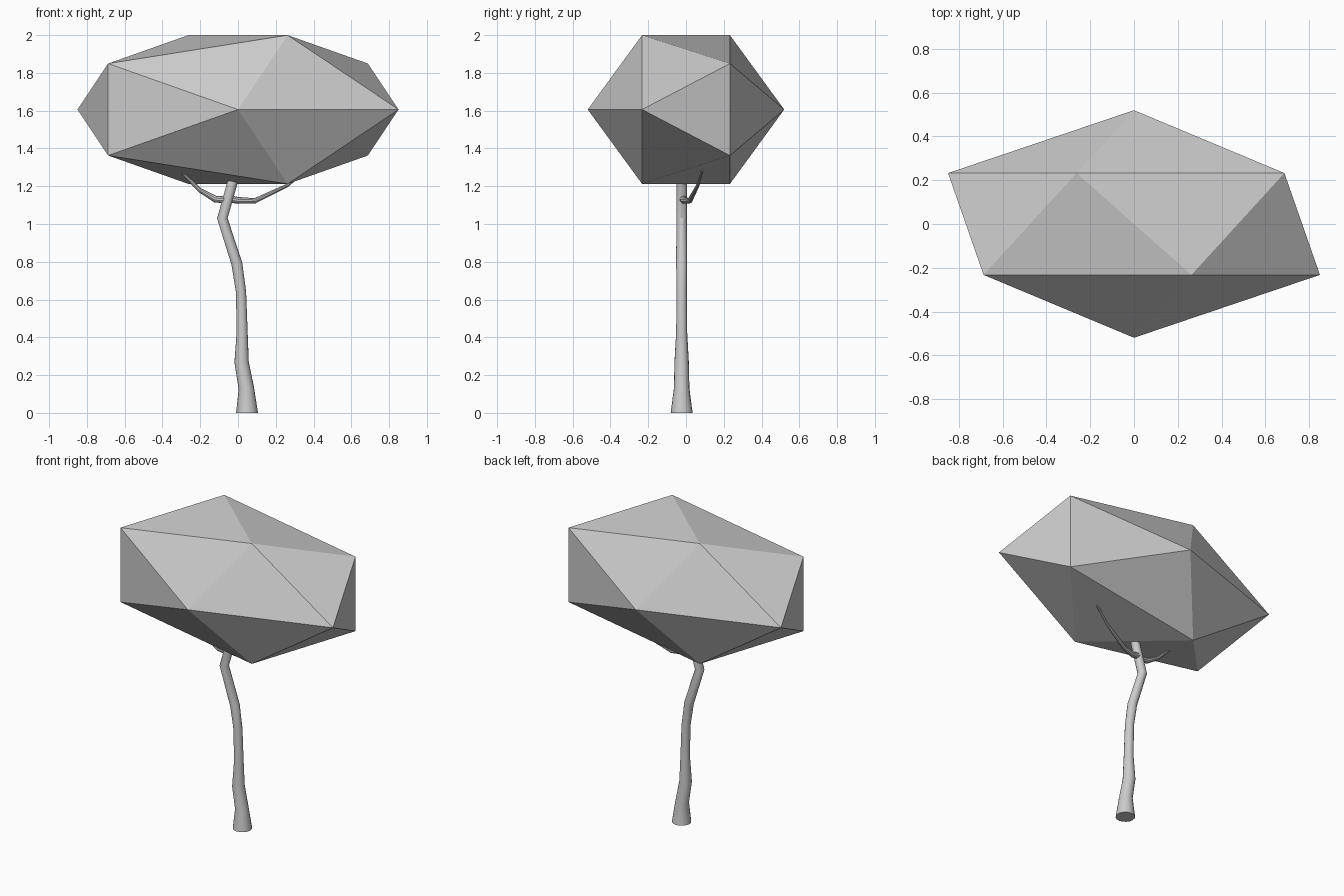
import bpy, bmesh
from math import sin, cos, tau
from mathutils import Vector

if "Cube" in bpy.data.objects:
    bpy.data.objects.remove(bpy.data.objects["Cube"])


def add_object(name, bm, smooth):
    bmesh.ops.recalc_face_normals(bm, faces=bm.faces)
    mesh = bpy.data.meshes.new(name)
    bm.to_mesh(mesh)
    bm.free()
    obj = bpy.data.objects.new(name, mesh)
    bpy.context.collection.objects.link(obj)
    if smooth:
        bpy.ops.object.select_all(action='DESELECT')
        obj.select_set(True)
        bpy.context.view_layer.objects.active = obj
        bpy.ops.object.shade_smooth_by_angle()
    return obj


def tube(name, path, sides, flat_start=False):
    """Tapered tube through (x, y, z, radius) points, capped at both ends."""
    bm = bmesh.new()
    pts = [Vector(p[:3]) for p in path]
    rings = []
    for i, p in enumerate(pts):
        into = (p - pts[i - 1]).normalized() if i else Vector()
        out = (pts[i + 1] - p).normalized() if i < len(pts) - 1 else Vector()
        t = (into + out).normalized()
        if flat_start and i == 0:
            t = Vector((0, 0, 1))
        u = Vector((0, 1, 0)).cross(t).normalized()
        v = t.cross(u)
        r = path[i][3]
        rings.append([bm.verts.new(p + r * (u * cos(tau * k / sides) + v * sin(tau * k / sides)))
                      for k in range(sides)])
    for a, b in zip(rings, rings[1:]):
        for k in range(sides):
            n = (k + 1) % sides
            bm.faces.new((a[k], a[n], b[n], b[k]))
    bm.faces.new(rings[0])
    bm.faces.new(rings[-1])
    return add_object(name, bm, True)


# Crown: stretched icosahedron with its poles along y
bm = bmesh.new()
for s in (-1, 1):
    bm.verts.new((0, s * 0.52, 1.606))
    for k in range(5):
        a = tau * k / 5
        bm.verts.new((-s * 0.85 * cos(a), s * 0.2326, 1.606 + 0.414 * sin(a)))
bmesh.ops.convex_hull(bm, input=bm.verts)
add_object("crown", bm, False)

# Trunk: crooked and flared at the foot
Y = -0.023
tube("trunk", [(0.048, Y, 0, 0.058), (0.044, Y, 0.13, 0.041), (0.019, Y, 0.27, 0.038),
               (0.022, Y, 0.43, 0.029), (0.016, Y, 0.64, 0.027), (-0.006, Y, 0.79, 0.029),
               (-0.083, Y, 1.03, 0.028), (-0.025, Y, 1.235, 0.027)], 16, True)

# Branches
tube("left_branch", [(-0.04, Y, 1.125, 0.019), (-0.12, Y, 1.132, 0.018),
                     (-0.2, Y, 1.178, 0.012), (-0.295, Y, 1.27, 0.007)], 10)
tube("right_branch", [(-0.05, -0.016, 1.135, 0.019), (0, -0.012, 1.125, 0.018),
                      (0.09, 0.02, 1.123, 0.014), (0.26, 0.062, 1.204, 0.009),
                      (0.36, 0.087, 1.285, 0.006)], 10)
